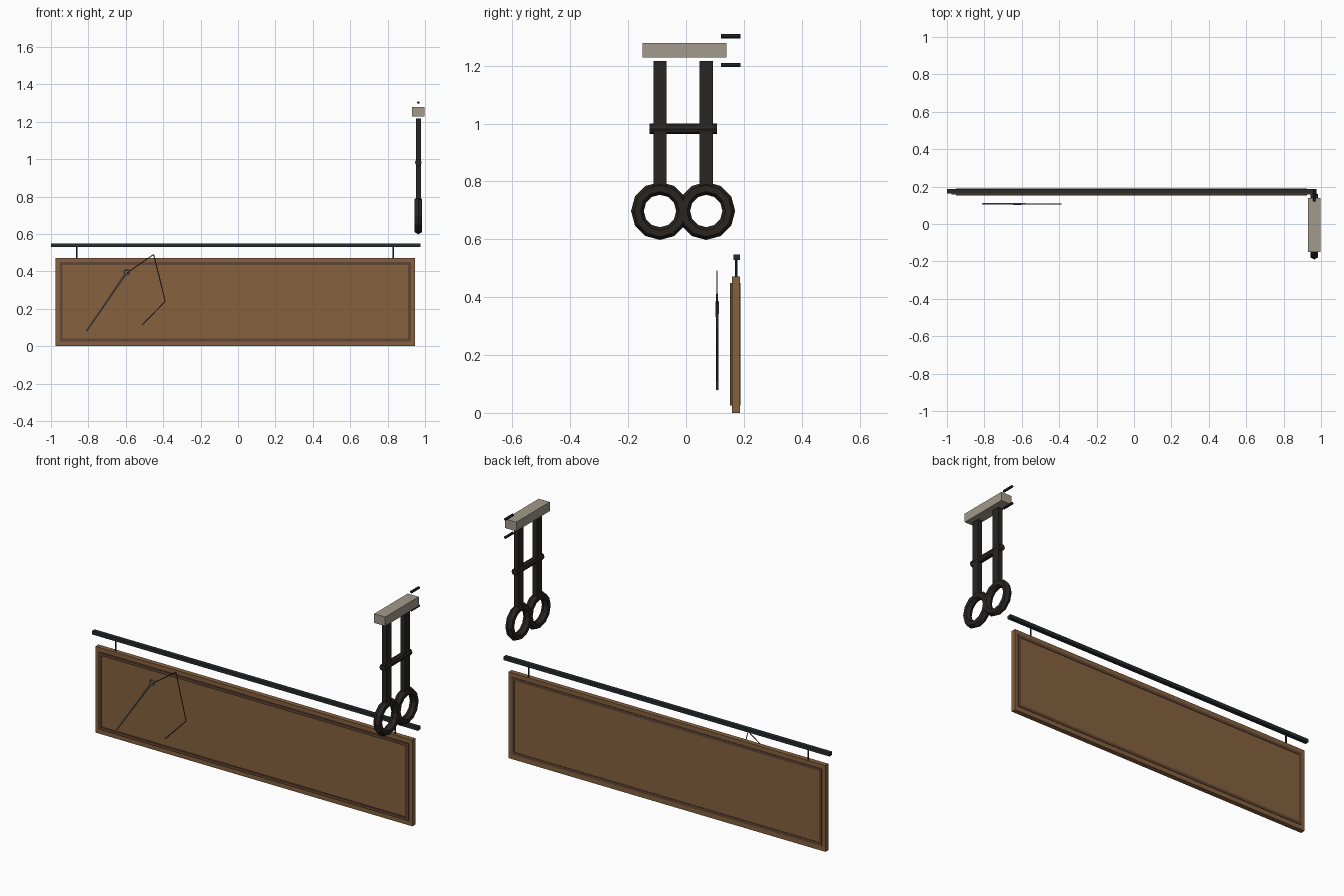
import bpy
from math import pi
from mathutils import Vector

if "Cube" in bpy.data.objects:
    bpy.data.objects.remove(bpy.data.objects["Cube"])


def material(name, r, g, b):
    m = bpy.data.materials.new(name)
    m.diffuse_color = (r, g, b, 1)
    m.use_nodes = True
    m.node_tree.nodes["Principled BSDF"].inputs["Base Color"].default_value = m.diffuse_color
    return m


WOOD = material("wood", 0.24, 0.12, 0.05)
TRIM = material("dark_wood", 0.12, 0.06, 0.035)
IRON = material("iron", 0.02, 0.025, 0.027)
BLACK = material("black_metal", 0.022, 0.018, 0.016)
STONE = material("stone", 0.36, 0.32, 0.26)
STEEL = material("steel", 0.2, 0.2, 0.19)
THREAD = material("thread", 0.09, 0.035, 0.02)


def finish(name, mat):
    ob = bpy.context.object
    ob.name = name
    ob.data.materials.append(mat)
    return ob


def box(name, lo, hi, mat):
    lo, hi = Vector(lo), Vector(hi)
    bpy.ops.mesh.primitive_cube_add(size=1, location=(lo + hi) / 2)
    ob = finish(name, mat)
    ob.scale = hi - lo
    return ob


def bar(name, a, b, r1, r2, mat, sides=8):
    a, b = Vector(a), Vector(b)
    bpy.ops.mesh.primitive_cone_add(vertices=sides, radius1=r1, radius2=r2,
                                    depth=(b - a).length, location=(a + b) / 2,
                                    rotation=(b - a).to_track_quat('Z', 'Y').to_euler())
    return finish(name, mat)


def ring(name, loc, rot, major, minor, mat, segs, sides):
    bpy.ops.mesh.primitive_torus_add(location=loc, rotation=rot, major_radius=major,
                                     minor_radius=minor, major_segments=segs,
                                     minor_segments=sides)
    return finish(name, mat)


# Sign board with trim strips standing proud of both faces
box("sign_board", (-0.975, 0.159, 0), (0.945, 0.186, 0.472), WOOD)
X0, X1, Z0, Z1, W = -0.953, 0.925, 0.026, 0.449, 0.016
for face, y0, y1 in (("front", 0.152, 0.161), ("back", 0.184, 0.1885)):
    box(face + "_trim_bottom", (X0, y0, Z0), (X1, y1, Z0 + W), TRIM)
    box(face + "_trim_top", (X0, y0, Z1 - W), (X1, y1, Z1), TRIM)
    box(face + "_trim_left", (X0, y0, Z0 + W), (X0 + W, y1, Z1 - W), TRIM)
    box(face + "_trim_right", (X1 - W, y0, Z0 + W), (X1, y1, Z1 - W), TRIM)

# Hanging rod and its two hangers
box("hanging_rod", (-1, 0.164, 0.529), (0.975, 0.187, 0.548), IRON)
for side, x in (("left", -0.862), ("right", 0.831)):
    bar(side + "_hanger", (x, 0.174, 0.468), (x, 0.174, 0.534), 0.004, 0.004, IRON)

# Needle with its eye, and the trailing thread
bar("needle", (-0.81, 0.108, 0.08), (-0.603, 0.108, 0.384), 0.0035, 0.0055, STEEL)
ring("needle_eye", (-0.595, 0.108, 0.396), (pi / 2, 0, 0), 0.0135, 0.004, STEEL, 12, 6)
path = [(-0.593, 0.392), (-0.451, 0.49), (-0.389, 0.24), (-0.515, 0.11)]
for i, (p, q) in enumerate(zip(path, path[1:])):
    bar(f"thread_{i + 1}", (p[0], 0.107, p[1]), (q[0], 0.107, q[1]), 0.0025, 0.0025, THREAD, 6)

# Hanging shears: two finger rings and two straight shafts
CX = 0.964
for side, y in (("front", -0.09), ("rear", 0.07)):
    ring(side + "_finger_ring", (CX, y, 0.698), (0, pi / 2, 0), 0.078, 0.022, BLACK, 12, 6)
    box(side + "_shaft", (CX - 0.0135, y - 0.023, 0.775), (CX + 0.0135, y + 0.023, 1.217), BLACK)
bar("cross_pin", (CX, -0.127, 0.982), (CX, 0.107, 0.982), 0.018, 0.018, BLACK, 8)

# Top block and the two wall pins
box("top_block", (0.93, -0.15, 1.228), (0.997, 0.14, 1.278), STONE)
for side, z in (("lower", 1.203), ("upper", 1.302)):
    bar(side + "_wall_pin", (CX, 0.121, z), (CX, 0.188, z), 0.007, 0.007, IRON)
